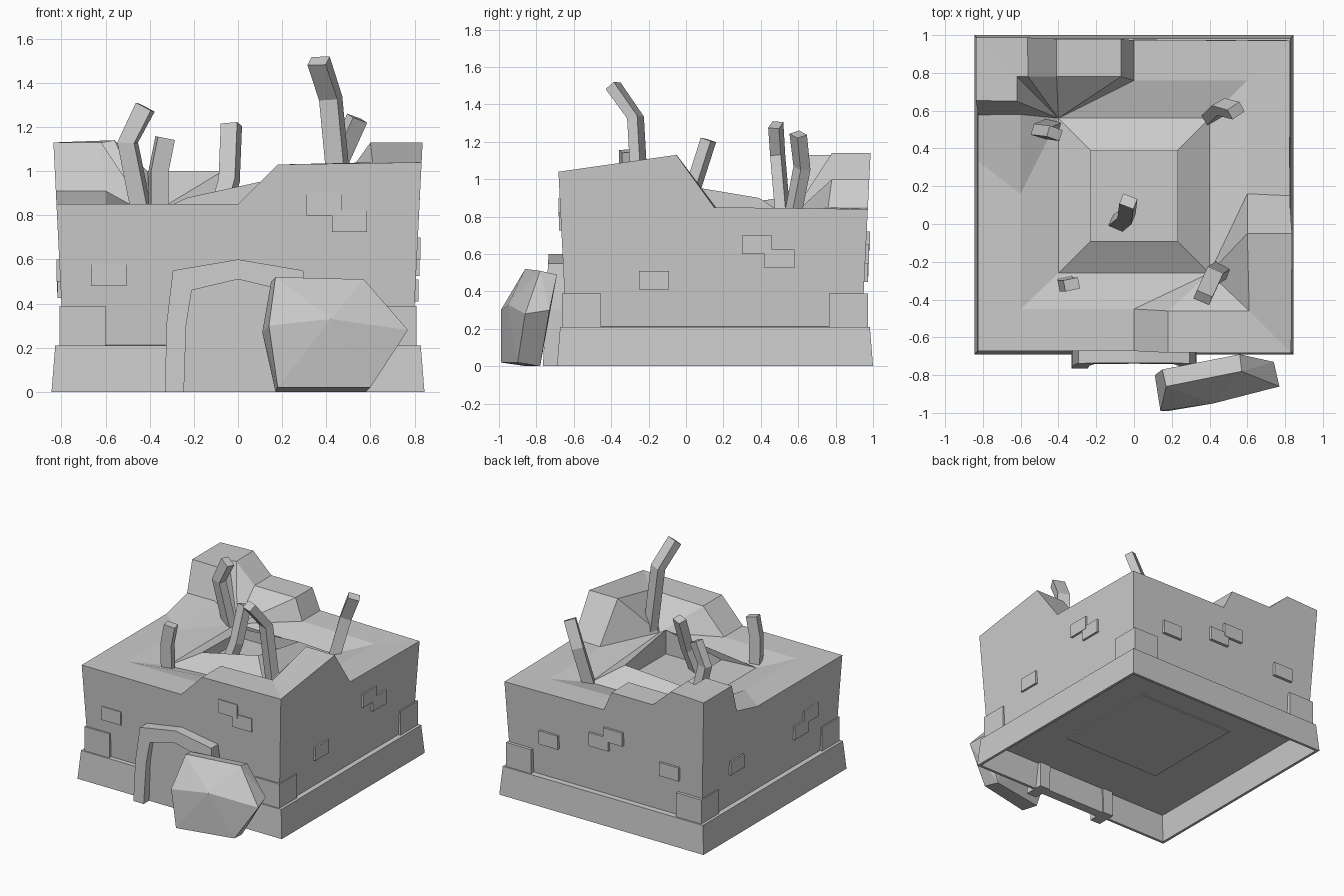
import bpy, bmesh, math
from mathutils import Vector

if "Cube" in bpy.data.objects:
    bpy.data.objects.remove(bpy.data.objects["Cube"])

stone = bpy.data.materials.new("plain_grey")
stone.use_nodes = True
GREY = (0.6, 0.6, 0.6, 1)
stone.diffuse_color = GREY
stone.node_tree.nodes["Principled BSDF"].inputs["Base Color"].default_value = GREY
CY = 0.155  # middle of the building in y


def finish(name, bm):
    bmesh.ops.recalc_face_normals(bm, faces=bm.faces)
    mesh = bpy.data.meshes.new(name)
    bm.to_mesh(mesh)
    bm.free()
    mesh.materials.append(stone)
    ob = bpy.data.objects.new(name, mesh)
    bpy.context.collection.objects.link(ob)
    return ob


def loft(name, loops):
    """Bridge closed loops of equal length; repeated points collapse to fans."""
    bm, seen = bmesh.new(), {}

    def vert(p):
        key = tuple(round(c, 5) for c in p)
        if key not in seen:
            seen[key] = bm.verts.new(key)
        return seen[key]

    def face(points):
        vs = list(dict.fromkeys(vert(p) for p in points))
        if len(vs) > 2 and not bm.faces.get(vs):
            bm.faces.new(vs)

    for a, b in zip(loops, loops[1:]):
        for i in range(len(a)):
            j = (i + 1) % len(a)
            face([a[i], a[j], b[j], b[i]])
    face(loops[0])
    face(loops[-1])
    return finish(name, bm)


def box(name, lo, hi):
    def ring(z):
        return [(lo[0], lo[1], z), (hi[0], lo[1], z), (hi[0], hi[1], z), (lo[0], hi[1], z)]
    return loft(name, [ring(lo[2]), ring(hi[2])])


def square(h, z):
    return [(sx * h, CY + sy * h, z) for sx, sy in ((-1, -1), (1, -1), (1, 1), (-1, 1))]


def lean(z):
    return 0.94 + 0.06 * z  # walls flare slightly with height


# Plinth: open underneath
loft("plinth", [square(0.8, 0.19), square(0.825, 0), square(0.845, 0),
                square(0.828, 0.21), square(0.78, 0.212)])
box("underside_plate", (-0.4, CY - 0.4, 0.182), (0.4, CY + 0.4, 0.191))

# Broken walls: rim points are (outer x, y), (inner x, y), height, nearest courtyard corner
W, S, N = 0.83, -0.68, 0.98
rim = [
    ((-W, S), (-0.6, -0.45), 0.85, 0),
    ((0, S), (0, -0.45), 0.85, 1),
    ((0.18, S), (0.18, -0.46), 1.03, 1),
    ((W, S), (0.61, -0.46), 1.04, 1),
    ((W, -0.05), (0.6, -0.05), 1.13, 1),
    ((W, 0.15), (0.6, 0.16), 0.85, 1),
    ((W, N), (0.6, 0.76), 0.84, 2),
    ((0, N), (0, 0.76), 0.85, 3),
    ((-0.07, N), (-0.07, 0.78), 1.0, 3),
    ((-0.41, N), (-0.41, 0.78), 1.0, 3),
    ((-0.56, N), (-0.56, 0.78), 1.14, 3),
    ((-W, N), (-0.62, 0.78), 1.13, 3),
    ((-W, 0.65), (-0.62, 0.65), 1.13, 3),
    ((-W, 0.58), (-0.6, 0.58), 0.91, 3),
    ((-W, 0.33), (-0.6, 0.16), 0.85, 3),
]


def outer(p, z):
    return (p[0] * lean(z), CY + (p[1] - CY) * lean(z), z)


valley = [(-0.4, -0.26, 0.8), (0.4, -0.26, 0.85), (0.4, 0.56, 0.79), (-0.4, 0.56, 0.8)]
crest = [(-0.23, -0.09, 0.88), (0.23, -0.09, 0.98), (0.23, 0.39, 0.9), (-0.23, 0.39, 0.87)]
loft("broken_walls", [
    [outer(o, 0.2) for o, i, z, c in rim],
    [outer(o, z) for o, i, z, c in rim],
    [(*i, z) for o, i, z, c in rim],
    [valley[c] for o, i, z, c in rim],
    [crest[c] for o, i, z, c in rim],
    [(*crest[c][:2], 0.8) for o, i, z, c in rim],
])

# Corner stones
for sx in (-1, 1):
    for sy in (-1, 1):
        xs = sorted((sx * 0.6, sx * 0.808))
        ys = sorted((CY + sy * 0.61, CY + sy * 0.818))
        box("corner_stone", (xs[0], ys[0], 0.2), (xs[1], ys[1], 0.39))

# Raised bricks: wall, centre along wall, centre height
bricks = [
    ("front", -0.585, 0.53), ("front", 0.39, 0.85), ("front", 0.505, 0.775),
    ("right", -0.17, 0.46), ("right", 0.38, 0.65), ("right", 0.5, 0.575),
    ("back", 0.46, 0.5), ("back", -0.08, 0.67), ("back", 0.04, 0.6), ("back", -0.54, 0.53),
    ("left", 0.56, 0.5), ("left", -0.31, 0.55), ("left", -0.2, 0.475),
]
for wall, t, z in bricks:
    d = W * lean(z)
    a, b = d - 0.03, d + 0.014
    t0, t1, z0, z1 = t - 0.08, t + 0.08, z - 0.05, z + 0.05
    if wall == "front":
        box("front_brick", (t0, CY - b, z0), (t1, CY - a, z1))
    elif wall == "back":
        box("back_brick", (t0, CY + a, z0), (t1, CY + b, z1))
    elif wall == "right":
        box("right_wall_brick", (a, t0, z0), (b, t1, z1))
    else:
        box("left_wall_brick", (-b, t0, z0), (-a, t1, z1))

# Doorway arch
half_out = [(-0.33, 0), (-0.325, 0.3), (-0.295, 0.55)]
half_in = [(-0.245, 0), (-0.235, 0.3), (-0.21, 0.46)]


def mirrored(half, top):
    return half + [(0, top)] + [(-x, z) for x, z in reversed(half)]


def front_y(z):
    return -0.765 + 0.05 * z


out, inn = mirrored(half_out, 0.6), mirrored(half_in, 0.51)
bm = bmesh.new()
rows = [[bm.verts.new((x, front_y(z) if k < 2 else -0.62, z)) for x, z in pts]
        for k, pts in enumerate((out, inn, inn, out))]
for k in range(4):
    a, b = rows[k], rows[(k + 1) % 4]
    for i in range(len(a) - 1):
        bm.faces.new((a[i], a[i + 1], b[i + 1], b[i]))
for end in (0, -1):
    bm.faces.new([r[end] for r in rows])
finish("door_arch", bm)
loft("door_panel", [[(x, -0.7, z) for x, z in inn], [(x, -0.63, z) for x, z in inn]])

# Fallen slab leaning by the door
slab = [(0.18, -0.99, 0.02), (0.14, -0.99, 0.3), (0.17, -0.86, 0.52), (0.57, -0.78, 0.51),
        (0.77, -0.86, 0.28), (0.6, -0.9, 0.02), (0.42, -0.95, 0.33),
        (0.17, -0.85, 0), (0.11, -0.8, 0.27), (0.15, -0.77, 0.5), (0.56, -0.69, 0.49),
        (0.74, -0.73, 0.3), (0.58, -0.78, 0)]
bm = bmesh.new()
for p in slab:
    bm.verts.new(p)
hull = bmesh.ops.convex_hull(bm, input=bm.verts)
bmesh.ops.delete(bm, geom=[v for v in hull["geom_interior"] if isinstance(v, bmesh.types.BMVert)],
                 context="VERTS")
finish("fallen_slab", bm)


# Bent beams sticking out of the ruin
def beam(name, path, angle, w=0.09, d=0.06):
    pts = [Vector(p) for p in path]
    side = Vector((math.cos(angle), math.sin(angle), 0))
    loops = []
    for i, p in enumerate(pts):
        along = (pts[min(i + 1, len(pts) - 1)] - pts[max(i - 1, 0)]).normalized()
        v = along.cross(side).normalized()
        u = v.cross(along)
        loops.append([p + u * a * w / 2 + v * b * d / 2
                      for a, b in ((-1, -1), (1, -1), (1, 1), (-1, 1))])
    loft(name, loops)


beam("tall_beam", [(0.47, -0.24, 0.8), (0.42, -0.27, 1.33), (0.365, -0.39, 1.5)], -0.4)
beam("short_beam", [(-0.36, -0.31, 0.75), (-0.36, -0.32, 1.0), (-0.33, -0.32, 1.15)], 0.2, 0.08)
beam("rear_left_beam", [(-0.43, 0.52, 0.78), (-0.5, 0.49, 1.13), (-0.42, 0.48, 1.29)], -0.3, 0.08)
beam("rear_right_beam", [(0.4, 0.56, 0.75), (0.46, 0.62, 1.06), (0.54, 0.6, 1.24)], 0.5, 0.08)
beam("centre_beam", [(-0.09, 0.0, 0.78), (-0.04, 0.04, 0.96), (-0.03, 0.12, 1.21)], -0.4, 0.08)
